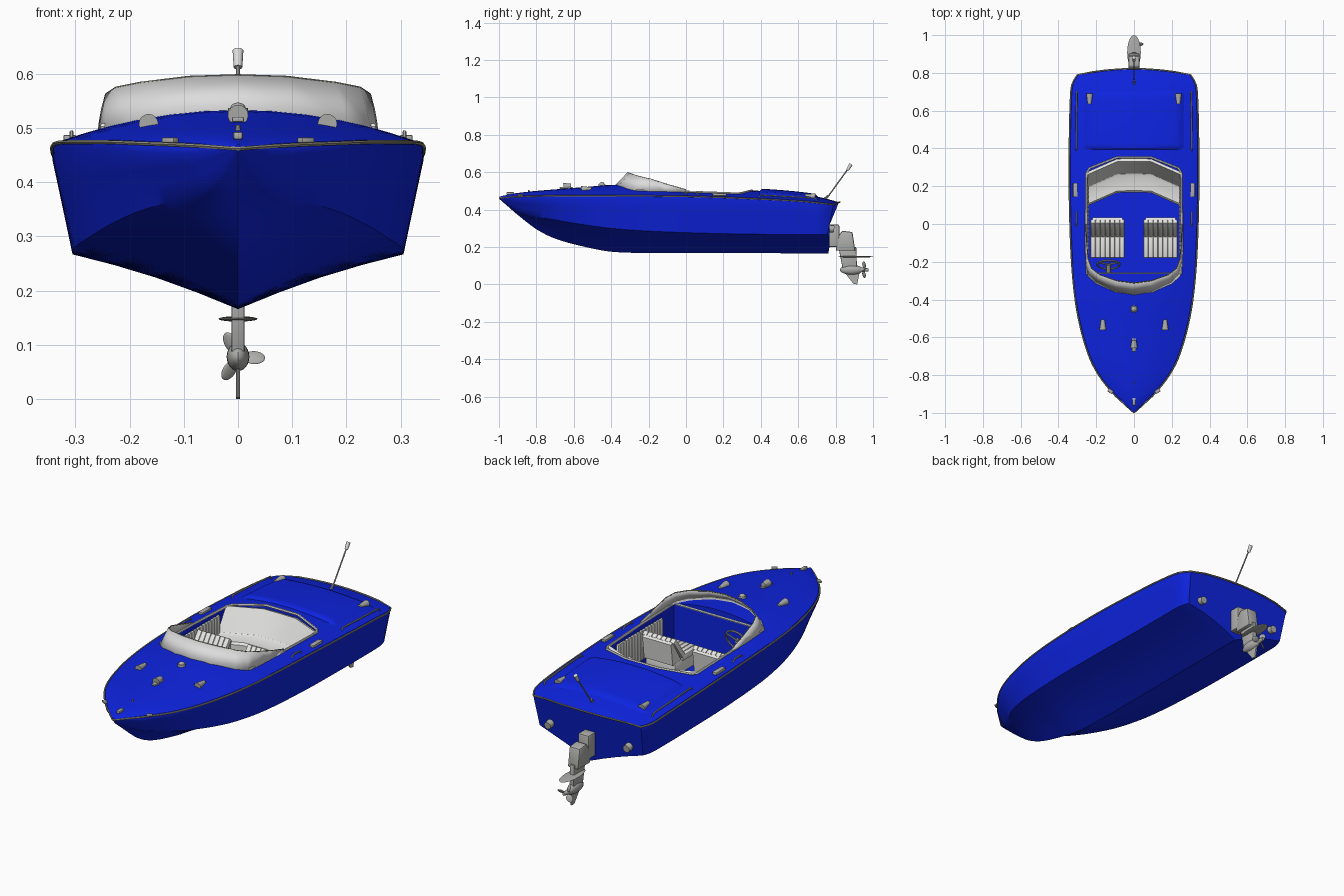
import bpy, bmesh, math
from mathutils import Vector, Matrix

if "Cube" in bpy.data.objects:
    bpy.data.objects.remove(bpy.data.objects["Cube"])

def material(name, r, g, b):
    m = bpy.data.materials.new(name)
    m.diffuse_color = (r, g, b, 1)
    m.use_nodes = True
    m.node_tree.nodes["Principled BSDF"].inputs["Base Color"].default_value = m.diffuse_color
    return m

BLUE = material("hull_blue", 0.004, 0.017, 0.74)
WHITE = material("upholstery_white", 0.78, 0.78, 0.76)
GLASS = material("windshield_pale_grey", 0.72, 0.72, 0.72)
METAL = material("fitting_grey", 0.42, 0.42, 0.41)
TRIM = material("trim_dull_brass", 0.30, 0.29, 0.22)

# ---------- helpers ----------
def finish(name, bm, mat, bevel=0):
    if bevel:
        bmesh.ops.bevel(bm, geom=bm.edges[:], offset=bevel, segments=2, affect='EDGES', profile=0.5)
    bmesh.ops.recalc_face_normals(bm, faces=bm.faces[:])
    me = bpy.data.meshes.new(name)
    bm.to_mesh(me)
    bm.free()
    me.materials.append(mat)
    ob = bpy.data.objects.new(name, me)
    bpy.context.collection.objects.link(ob)
    return ob

def loft(name, rings, mat, closed=True, caps=True):
    bm = bmesh.new()
    vs = [[bm.verts.new(p) for p in r] for r in rings]
    n = len(rings[0])
    for a, b in zip(vs, vs[1:]):
        for i in range(n if closed else n - 1):
            j = (i + 1) % n
            bm.faces.new((a[i], a[j], b[j], b[i]))
    if caps:
        bm.faces.new(vs[0])
        bm.faces.new(vs[-1])
    return finish(name, bm, mat)

def box(name, c, size, mat, bevel=0, rot=None):
    bm = bmesh.new()
    m = Matrix.Translation(c) @ (rot or Matrix()) @ Matrix.Diagonal((*size, 1))
    bmesh.ops.create_cube(bm, size=1, matrix=m)
    return finish(name, bm, mat, bevel)

def rod(name, p0, p1, r0, r1, mat, seg=16):
    p0, p1 = Vector(p0), Vector(p1)
    d = p1 - p0
    bm = bmesh.new()
    m = Matrix.Translation((p0 + p1) / 2) @ d.to_track_quat('Z', 'Y').to_matrix().to_4x4()
    bmesh.ops.create_cone(bm, cap_ends=True, segments=seg, radius1=r0, radius2=r1, depth=d.length, matrix=m)
    return finish(name, bm, mat)

def ball(name, c, radii, mat, rot=None):
    bm = bmesh.new()
    m = Matrix.Translation(c) @ (rot or Matrix()) @ Matrix.Diagonal((*radii, 1))
    bmesh.ops.create_uvsphere(bm, u_segments=20, v_segments=12, radius=1, matrix=m)
    return finish(name, bm, mat)

def prism_x(name, yz, hw, mat, bevel=0):
    bm = bmesh.new()
    f = bm.faces.new([bm.verts.new((-hw, y, z)) for y, z in yz])
    g = bmesh.ops.extrude_face_region(bm, geom=[f])["geom"]
    bmesh.ops.translate(bm, verts=[v for v in g if isinstance(v, bmesh.types.BMVert)], vec=(2 * hw, 0, 0))
    return finish(name, bm, mat, bevel)

def tube(name, pts, r, mat, cyclic=False):
    cu = bpy.data.curves.new(name, 'CURVE')
    cu.dimensions = '3D'
    cu.bevel_depth, cu.bevel_resolution, cu.use_fill_caps = r, 1, True
    sp = cu.splines.new('POLY')
    sp.points.add(len(pts) - 1)
    for p, q in zip(sp.points, pts):
        p.co = (*q, 1)
    sp.use_cyclic_u = cyclic
    cu.materials.append(mat)
    ob = bpy.data.objects.new(name, cu)
    bpy.context.collection.objects.link(ob)

def ribbed(name, origin, u, v, thick, ribs, mat):
    # padded panel: ribs repeat along u, each as long as v
    o, u, v = Vector(origin), Vector(u), Vector(v)
    n = u.cross(v).normalized() * thick
    bm = bmesh.new()
    for i in range(ribs):
        c = o + u * ((i + 0.5) / ribs) + v / 2
        m = Matrix((u / ribs, v, n)).transposed().to_4x4()
        bmesh.ops.create_cube(bm, size=1, matrix=Matrix.Translation(c) @ m)
    return finish(name, bm, mat, min(0.006, thick * 0.4))

# ---------- hull stations: y, sheer w, sheer z, chine w, chine z, keel z, deck centre z ----------
ST = [(-.996, .004, .466, .003, .460, .455, .470), (-.95, .055, .470, .022, .425, .415, .480),
      (-.90, .108, .473, .057, .392, .372, .489), (-.80, .187, .476, .128, .364, .295, .500),
      (-.70, .238, .478, .187, .345, .245, .508), (-.55, .283, .478, .240, .320, .203, .520),
      (-.40, .311, .478, .272, .300, .175, .532), (-.20, .330, .477, .295, .285, .168, .534),
      (.10, .341, .472, .305, .274, .167, .512), (.40, .342, .460, .305, .268, .167, .500),
      (.65, .337, .447, .305, .267, .166, .478), (.77, .328, .436, .302, .267, .166, .452),
      (.82, .300, .430, .288, .267, .166, .438)]

def station(y):
    y = min(max(y, ST[0][0]), ST[-1][0])
    i = max(k for k in range(len(ST) - 1) if ST[k][0] <= y)
    h = ST[i + 1][0] - ST[i][0]
    t = (y - ST[i][0]) / h
    def slope(k, c):
        a, b = max(k - 1, 0), min(k + 1, len(ST) - 1)
        return (ST[b][c] - ST[a][c]) / (ST[b][0] - ST[a][0]) * h
    return [(2*t**3 - 3*t**2 + 1) * ST[i][c] + (t**3 - 2*t**2 + t) * slope(i, c)
            + (3*t**2 - 2*t**3) * ST[i + 1][c] + (t**3 - t**2) * slope(i + 1, c) for c in range(1, 7)]

def deck_z(x, y):
    w, zs, _, _, _, zc = station(y)
    return zs + (zc - zs) * (1 - min(abs(x) / w, 1) ** 2)

def shear(x, s, z):
    # raked and rounded transom
    t = min(max((s - .5) / .32, 0), 1)
    return (x, s - t * (.03 * (x / .3) ** 2 + .06 * (.43 - z) / .27), z)

def hull_ring(s):
    w, zs, wc, zch, zk, zc = station(s)
    k = min(1, w / .1)
    half = [(wc * t, zk + (zch - zk) * (t + .08 * math.sin(math.pi * t))) for t in (0, .25, .5, .75, 1)]
    half += [(wc + (w - wc) * t, zch + (zs - .02 * k - zch) * t) for t in (.33, .66, 1)]
    half += [(w, zs - .008 * k)]
    half += [((w - .006 * k) * f, zs + (zc - zs) * (1 - f * f)) for f in (1, .88, .75, .6, .4, .2, 0)]
    return [shear(x, s, z) for x, z in half + [(-x, z) for x, z in half[-2:0:-1]]]

N = 64
S = [ST[0][0] + (ST[-1][0] - ST[0][0]) * i / N for i in range(N + 1)]
hull = loft("hull_and_deck", [hull_ring(s) for s in S], BLUE)

# cockpit opening cut into the hull
half = [(.25, -.262), (.253, .0), (.25, .27), (.235, .295), (.09, .352)]
OPEN = half + [(-x, y) for x, y in half[::-1]]
cutter = loft("cockpit_cutter", [[(x, y, z) for x, y in OPEN] for z in (.285, .75)], BLUE)
cutter.hide_render = True
mod = hull.modifiers.new("cockpit", 'BOOLEAN')
mod.operation, mod.solver, mod.object = 'DIFFERENCE', 'EXACT', cutter
bpy.context.view_layer.objects.active = hull
bpy.ops.object.modifier_apply(modifier=mod.name)
bpy.data.objects.remove(cutter)

# rub rail around the sheer and cockpit coaming
side = [shear(station(s)[0], s, station(s)[1] - .004) for s in S]
across = [shear(.3 * f, .82, .432 + .008 * (1 - f * f)) for f in (.75, .5, .25, 0, -.25, -.5, -.75)]
tube("rub_rail", side + across + [(-x, y, z) for x, y, z in side[::-1]], .004, TRIM, True)
tube("cockpit_coaming", [(x, y, deck_z(x, y) + .002) for x, y in OPEN], .006, WHITE, True)

# engine hatch: soft raised pad on the aft deck
G = 24
rows = []
for j in range(G + 1):
    row = []
    for i in range(G + 1):
        a, b = 2 * i / G - 1, 2 * j / G - 1
        x, y = .268 * a, .55 + .16 * b
        e = min(1, (1 - a ** 8) * 1.6) * min(1, (1 - b ** 8) * 1.6)
        row.append((x, y, deck_z(x, y) - .004 + .016 * e))
    rows.append(row)
loft("engine_hatch", rows, BLUE, closed=False, caps=False)

# windshield wrapping round the front of the cockpit
base = [(.257, .0), (.257, -.12), (.255, -.22), (.243, -.275), (.2, -.315), (.1, -.36), (0, -.375)]
top = [(.255, .0, .507), (.25, -.1, .535), (.243, -.185, .562), (.225, -.235, .574),
       (.18, -.27, .583), (.09, -.30, .594), (0, -.312, .597)]
base = [(x, y, deck_z(x, y) - .002) for x, y in base]
mirror = lambda p: p + [(-x, y, z) for x, y, z in p[-2::-1]]
ws = loft("windshield", [mirror(base), mirror(top)], GLASS, closed=False, caps=False)
sol = ws.modifiers.new("thickness", 'SOLIDIFY')
sol.thickness, sol.offset = .004, 0
tube("windshield_edge", mirror(top), .0025, TRIM)

# rear bench swept across three facets
prof = [(0, .29), (0, .487), (-.015, .492), (-.08, .385), (-.09, .38), (-.17, .38), (-.18, .37), (-.18, .288)]
loft("rear_bench", [[(x, y + d, z) for d, z in prof] for x, y in
                    ((-.249, .275), (-.09, .345), (0, .347), (.09, .345), (.249, .275))], WHITE)

# front seats and ribbed side panels
for s in (-1, 1):
    c = .14 * s
    box("seat_base", (c, -.085, .318), (.165, .18, .066), WHITE, .006)
    ribbed("seat_cushion", (c - .09, -.18, .36), (.18, 0, 0), (0, .13, 0), .03, 7, WHITE)
    ribbed("seat_back", (c - .09, -.06, .365), (.18, 0, 0), (0, .075, .105), .026, 7, WHITE)
    prism_x("seat_back_shell", [(-.05, .345), (.022, .462), (.034, .455), (.02, .345)], .08, WHITE).location.x = c
    ribbed("side_panel", (.245 * s, -.16, .32), (0, .36, 0), (0, 0, .15), .014, 16, WHITE)

# steering wheel
hub, tilt = Vector((-.135, -.215, .435)), Matrix.Rotation(math.radians(68), 4, 'X')
ring = [hub + tilt @ Vector((.06 * math.cos(a), .06 * math.sin(a), 0)) for a in
        [math.tau * i / 24 for i in range(24)]]
tube("steering_wheel_rim", ring, .005, METAL, True)
for i in (2, 10, 18):
    rod("wheel_spoke", hub, ring[i], .005, .004, METAL, 8)
rod("steering_column", hub, hub + Vector((0, -.06, -.03)), .012, .012, METAL)

# paired deck fittings
for s in (-1, 1):
    on = lambda x, y, h=0: (x * s, y, deck_z(x, y) + h)
    rod("bow_vent", on(.165, -.56, .003), on(.165, -.505, .001), .018, .009, METAL)
    rod("stern_vent", on(.235, .69, .01), on(.235, .635, .010), .018, .009, METAL)
    box("bow_chock", on(.125, -.885, .004), (.028, .018, .01), METAL, .003, Matrix.Rotation(.6 * s, 4, 'Z'))
    tube("stern_rail", [on(.307, .39, -.002), on(.307, .40, .01), on(.306, .55, .010),
                        on(.303, .69, .012), on(.302, .70, -.002)], .004, METAL)
    box("side_step_plate", on(.31, .18, .004), (.024, .075, .014), METAL, .003)
    tube("side_handle", [on(.307, -.01, -.002), on(.307, .005, .01), on(.307, .05, .01),
                         on(.307, .065, -.002)], .004, METAL)
    rod("transom_outlet", (.22 * s, .755, .3), (.22 * s, .792, .295), .02, .018, METAL)

# centre line fittings
ctr = lambda y, h=0: (0, y, deck_z(0, y) + h)
rod("deck_horn_base", ctr(-.45, -.004), ctr(-.45, .008), .02, .018, METAL)
ball("deck_horn", ctr(-.45, .008), (.014, .014, .01), METAL)
box("searchlight_foot", ctr(-.64, .003), (.022, .07, .01), METAL, .003)
rod("searchlight", ctr(-.655, .012), ctr(-.615, .012), .019, .012, METAL)
rod("bow_staff_socket", ctr(-.84, -.002), ctr(-.84, .01), .005, .004, METAL, 8)
box("bow_light", ctr(-.94, .004), (.018, .04, .014), METAL, .004)
rod("stern_pole_socket", (0, .735, .45), (0, .76, .475), .007, .006, METAL, 10)
rod("stern_pole", (0, .745, .45), (0, .868, .62), .0035, .0035, METAL, 8)
rod("stern_pole_lamp", (0, .864, .612), (0, .882, .643), .008, .010, GLASS, 12)

# stern drive
box("drive_mount", (0, .79, .26), (.06, .06, .12), METAL, .008)
prism_x("drive_housing", [(.80, .18), (.815, .26), (.835, .287), (.89, .28), (.905, .18)], .03, METAL, .008)
prism_x("drive_leg", [(.815, .2), (.91, .2), (.915, .07), (.84, .07)], .012, METAL, .004)
ball("splash_plate", (0, .908, .148), (.036, .092, .005), METAL)
ball("gear_case", (0, .885, .078), (.021, .062, .026), METAL)
prism_x("skeg", [(.84, .075), (.93, .075), (.915, .0), (.895, .003)], .004, METAL)
rod("propeller_hub", (0, .925, .078), (0, .975, .078), .014, .008, METAL)
for i in range(3):
    r = Matrix.Rotation(math.tau * i / 3 + .05, 4, 'Y')
    c = Vector((0, .952, .078)) + r @ Vector((.03, 0, 0))
    ball("propeller_blade", c, (.02, .015, .004), METAL, r @ Matrix.Rotation(.9, 4, 'X'))

# turn tubes into meshes and shade everything smooth with sharp edges kept
bpy.ops.object.select_all(action='DESELECT')
for o in bpy.context.scene.objects:
    if o.type == 'CURVE':
        o.select_set(True)
        bpy.context.view_layer.objects.active = o
bpy.ops.object.convert(target='MESH')
bpy.ops.object.select_all(action='SELECT')
bpy.ops.object.shade_smooth_by_angle(angle=math.radians(32))
